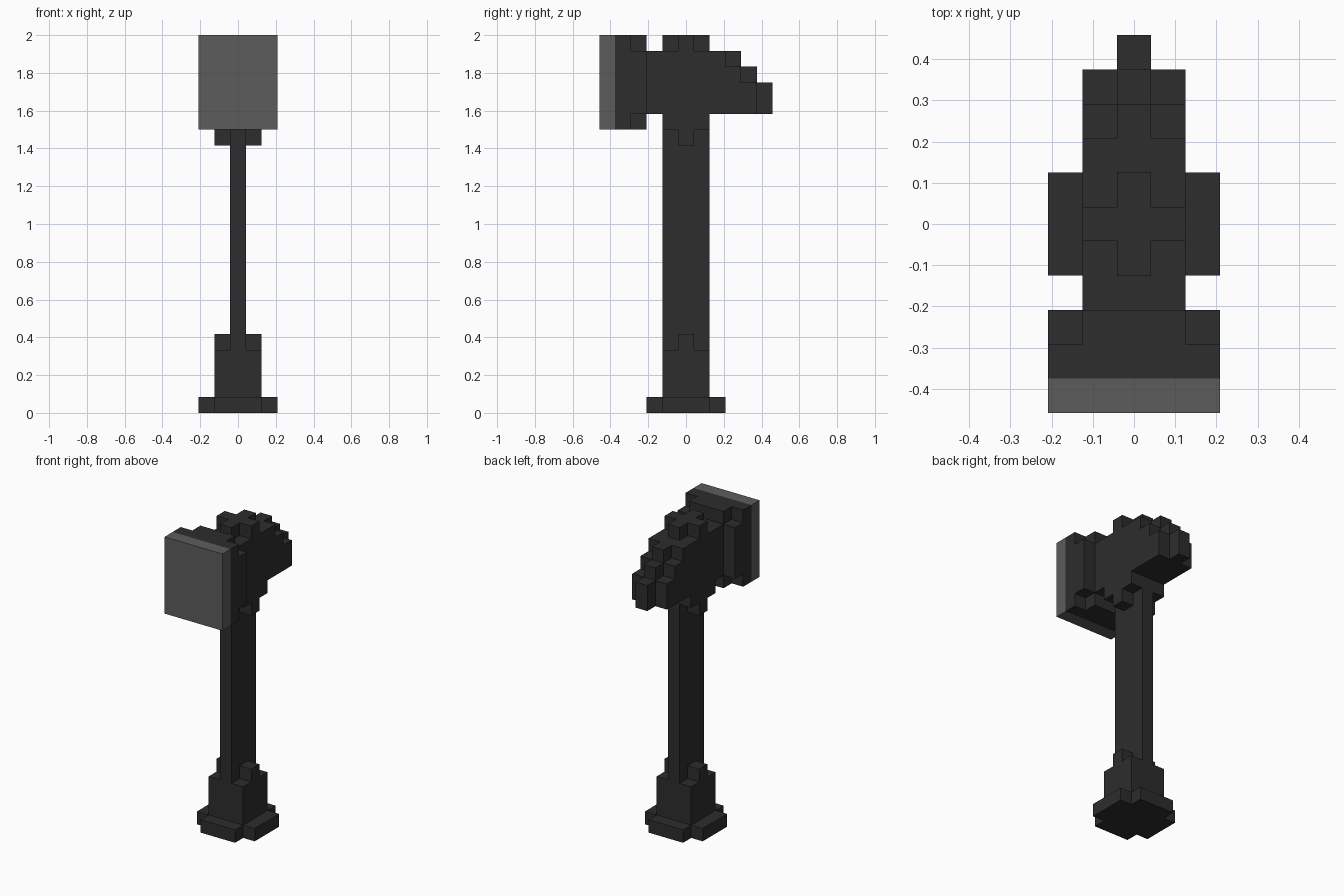
import bpy
import bmesh
from mathutils import Vector

U = 1 / 12  # one block

cube = bpy.data.objects.get("Cube")
if cube:
    bpy.data.objects.remove(cube, do_unlink=True)


def make_material(name, value):
    mat = bpy.data.materials.new(name)
    mat.use_nodes = True
    color = (value, value, value, 1)
    mat.diffuse_color = color
    mat.node_tree.nodes["Principled BSDF"].inputs["Base Color"].default_value = color
    return mat


DARK = make_material("dark charcoal", 0.026)
GREY = make_material("medium grey", 0.107)


def notched(half, low, high, low_notch=0, high_notch=0):
    """Rectangle outline whose corners may be stepped in by some blocks."""
    right = []
    if low_notch:
        right += [(half - low_notch, low), (half - low_notch, low + low_notch)]
    right.append((half, low + low_notch))
    right.append((half, high - high_notch))
    if high_notch:
        right += [(half - high_notch, high - high_notch), (half - high_notch, high)]
    return right + [(-a, b) for a, b in reversed(right)]


def slab(name, outline, start, end, mat=DARK, along_y=False):
    """Extrude an outline upward, or front to back when along_y is set."""
    bm = bmesh.new()
    points = [(a, start, b) if along_y else (a, b, start) for a, b in outline]
    face = bm.faces.new([bm.verts.new(Vector(p) * U) for p in points])
    result = bmesh.ops.extrude_face_region(bm, geom=[face])
    verts = [g for g in result["geom"] if isinstance(g, bmesh.types.BMVert)]
    depth = (end - start) * U
    bmesh.ops.translate(bm, verts=verts, vec=(0, depth, 0) if along_y else (0, 0, depth))
    bmesh.ops.recalc_face_normals(bm, faces=bm.faces)
    mesh = bpy.data.meshes.new(name)
    bm.to_mesh(mesh)
    bm.free()
    mesh.materials.append(mat)
    obj = bpy.data.objects.new(name, mesh)
    bpy.context.collection.objects.link(obj)


square = notched(1.5, -1.5, 1.5)
cross = notched(1.5, -1.5, 1.5, 1, 1)

# Pommel and handle
slab("pommel_foot", notched(2.5, -2.5, 2.5, 1, 1), 0, 1)
slab("pommel", square, 1, 4)
slab("pommel_cap", cross, 4, 5)
slab("handle", notched(0.5, -1.5, 1.5), 5, 17)

# Collar under the head
slab("collar_tip", cross, 17, 18)
slab("collar", square, 18, 19)

# Head, stepping down toward the back
slab("head_lower", notched(1.5, -2.5, 5.5, 0, 1), 19, 21)
slab("head_middle", notched(1.5, -2.5, 4.5, 0, 1), 21, 22)
slab("head_upper", notched(1.5, -2.5, 3.5, 0, 1), 22, 23)
slab("head_crown", cross, 23, 24)

# Striking face at the front
slab("hammer_neck", notched(2.5, 18, 24, 1, 1), -3.5, -2.5, along_y=True)
slab("hammer_block", notched(2.5, 18, 24), -4.5, -3.5, along_y=True)
slab("striking_plate", notched(2.5, 18, 24), -5.5, -4.5, GREY, along_y=True)
